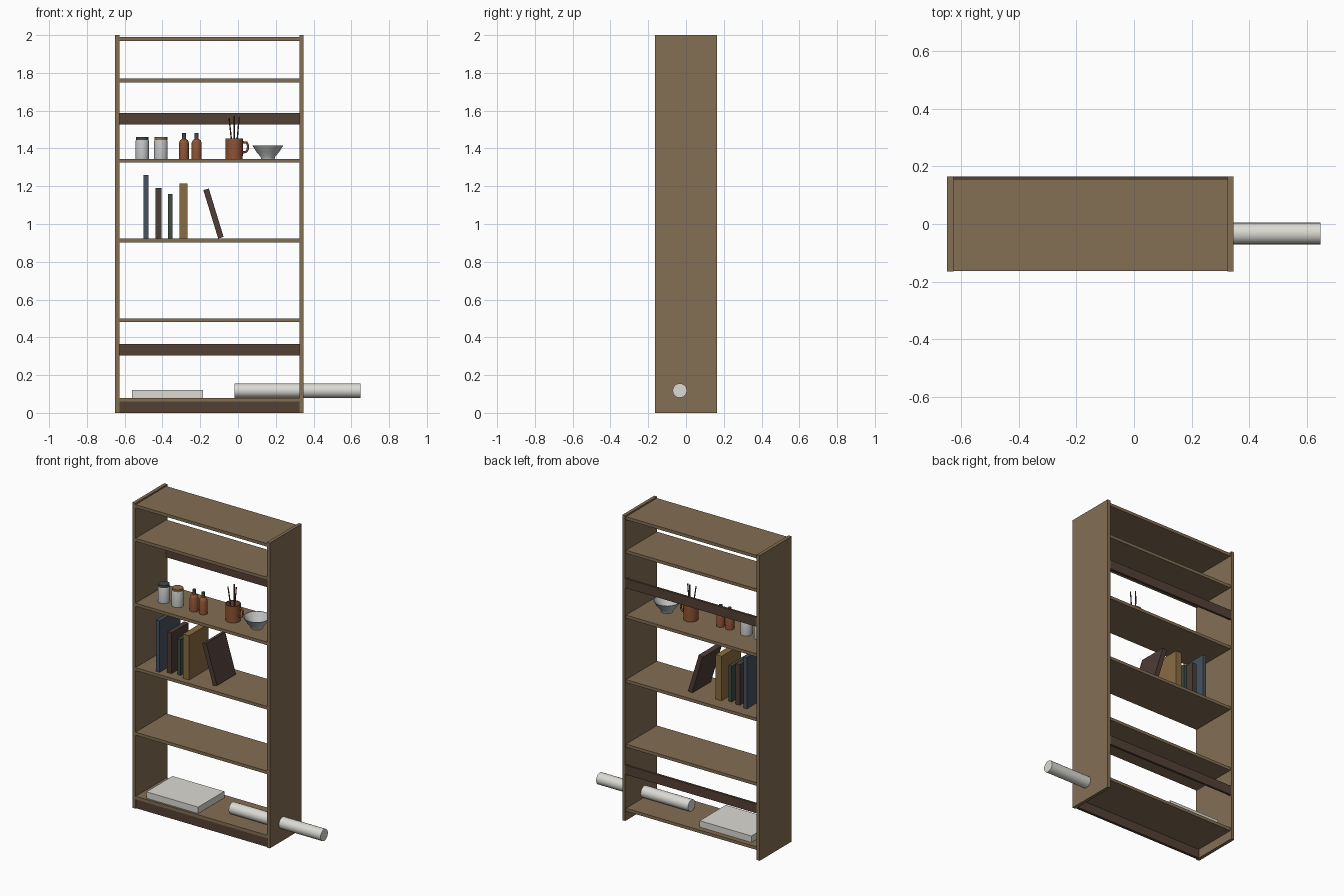
import bpy, bmesh, math
from mathutils import Vector, Matrix

if "Cube" in bpy.data.objects:
    bpy.data.objects.remove(bpy.data.objects["Cube"])


def material(name, r, g, b):
    m = bpy.data.materials.new(name)
    m.diffuse_color = (r, g, b, 1)
    m.use_nodes = True
    m.node_tree.nodes["Principled BSDF"].inputs["Base Color"].default_value = m.diffuse_color
    return m


WOOD = material("oak", 0.23, 0.157, 0.088)
DARK = material("dark_wood", 0.088, 0.053, 0.036)
PAPER = material("off_white", 0.71, 0.70, 0.65)
GLASS = material("pale_grey", 0.52, 0.53, 0.53)
CLAY = material("terracotta", 0.27, 0.088, 0.033)
BLUE = material("slate_blue", 0.06, 0.085, 0.115)
BROWN = material("book_brown", 0.075, 0.045, 0.036)
GREEN = material("dark_green", 0.05, 0.07, 0.055)
OCHRE = material("ochre", 0.25, 0.15, 0.055)


def finish(name, bm, mat, smooth=False):
    bmesh.ops.recalc_face_normals(bm, faces=bm.faces)
    me = bpy.data.meshes.new(name)
    bm.to_mesh(me)
    bm.free()
    me.materials.append(mat)
    ob = bpy.data.objects.new(name, me)
    bpy.context.collection.objects.link(ob)
    if smooth:
        bpy.ops.object.select_all(action='DESELECT')
        ob.select_set(True)
        bpy.context.view_layer.objects.active = ob
        bpy.ops.object.shade_smooth_by_angle(angle=math.radians(35))
    return ob


def box(name, x, y, z, mat):
    """Box from (min, max) ranges."""
    bm = bmesh.new()
    bmesh.ops.create_cube(bm, size=1)
    for v in bm.verts:
        v.co = [r[0] if c < 0 else r[1] for r, c in zip((x, y, z), v.co)]
    return finish(name, bm, mat)


def lathe(name, profile, loc, mat, n=24):
    """Turn (radius, height) points around z; both ends start on the axis."""
    bm = bmesh.new()
    vs = [bm.verts.new((r, 0, h)) for r, h in profile]
    es = [bm.edges.new(p) for p in zip(vs, vs[1:])]
    bmesh.ops.spin(bm, geom=vs + es, axis=(0, 0, 1), cent=(0, 0, 0),
                   angle=math.tau, steps=n, use_merge=True)
    bmesh.ops.remove_doubles(bm, verts=bm.verts, dist=1e-5)
    ob = finish(name, bm, mat, True)
    ob.location = loc
    return ob


def rod(name, a, b, r, mat, n=8):
    a, b = Vector(a), Vector(b)
    bm = bmesh.new()
    bmesh.ops.create_cone(bm, cap_ends=True, segments=n, radius1=r, radius2=r,
                          depth=(b - a).length)
    rot = (b - a).to_track_quat('Z', 'Y').to_matrix().to_4x4()
    bm.transform(Matrix.Translation((a + b) / 2) @ rot)
    return finish(name, bm, mat, True)


# Carcass: side panels, shelves, plinth and back rails
L, R = -0.628, 0.325
box("left_panel", (-0.65, L), (-0.165, 0.165), (0, 2), WOOD)
box("right_panel", (R, 0.346), (-0.165, 0.165), (0, 2), WOOD)
for i, top in enumerate((0.08, 0.5, 0.923, 1.345, 1.77, 1.99)):
    box(f"shelf_{i}", (L, R), (-0.163, 0.156), (top - 0.02, top), WOOD)
box("plinth", (L, R), (-0.158, -0.14), (0, 0.06), DARK)
for i, z in enumerate((0.305, 1.527)):
    box(f"back_rail_{i}", (L, R), (0.15, 0.165), (z, z + 0.061), DARK)

# Bottom shelf: paper stack and long roll
box("paper_stack", (-0.56, -0.185), (-0.148, 0.122), (0.08, 0.122), PAPER)
rod("paper_roll", (-0.018, -0.033, 0.118), (0.648, -0.033, 0.118), 0.038, PAPER, 20)

# Books: x range, front and back, top, colour
Z = 0.923
for i, (x0, x1, y0, y1, top, mat) in enumerate((
        (-0.499, -0.473, -0.135, 0.082, 1.26, BLUE),
        (-0.436, -0.404, -0.11, 0.065, 1.19, BROWN),
        (-0.37, -0.346, -0.10, 0.055, 1.158, GREEN),
        (-0.311, -0.267, -0.125, 0.075, 1.214, OCHRE))):
    box(f"book_{i}", (x0, x1), (y0, y1), (Z, top), mat)
lean = box("leaning_book", (0, 0.03), (-0.108, 0.088), (0, 0.268), BROWN)
lean.location = (-0.105, 0, Z)
lean.rotation_euler = (0, math.radians(-17), 0)

# Jars with lids
S = 1.345
for i, (x, lid) in enumerate(((-0.507, GREEN), (-0.408, OCHRE))):
    lathe(f"jar_{i}", [(0, 0), (0.036, 0), (0.036, 0.094), (0.031, 0.102), (0, 0.102)],
          (x, -0.042, S), GLASS)
    lathe(f"jar_lid_{i}", [(0, 0.1), (0.034, 0.1), (0.034, 0.116), (0, 0.116)],
          (x, -0.042, S), lid)

# Small bottles with caps
for i, x in enumerate((-0.286, -0.219)):
    lathe(f"bottle_{i}", [(0, 0), (0.026, 0), (0.026, 0.085), (0.021, 0.098),
                          (0.01, 0.106), (0.01, 0.118), (0, 0.118)],
          (x, -0.046, S), CLAY, 20)
    lathe(f"bottle_cap_{i}", [(0, 0.114), (0.011, 0.114), (0.011, 0.138), (0, 0.138)],
          (x, -0.046, S), GREEN, 16)

# Mug with handle and brushes
MX, MY = -0.02, -0.022
lathe("mug", [(0, 0), (0.045, 0), (0.046, 0.108), (0.041, 0.108), (0.04, 0.008), (0, 0.008)],
      (MX, MY, S), CLAY)
path = [(0.043, 0.088), (0.066, 0.086), (0.073, 0.07), (0.071, 0.048), (0.062, 0.036), (0.043, 0.034)]
cu = bpy.data.curves.new("mug_handle", 'CURVE')
cu.dimensions = '3D'
cu.bevel_depth = 0.006
cu.bevel_resolution = 2
sp = cu.splines.new('POLY')
sp.points.add(len(path) - 1)
for p, (x, z) in zip(sp.points, path):
    p.co = (MX + x, MY, S + z, 1)
cu.materials.append(CLAY)
bpy.context.collection.objects.link(bpy.data.objects.new("mug_handle", cu))
for i, (bx, by, tx, ty, h) in enumerate((
        (-0.005, 0.0, -0.027, -0.015, 0.215),
        (0.0, 0.01, 0.0, 0.012, 0.228),
        (0.008, -0.005, 0.026, -0.004, 0.222))):
    rod(f"brush_{i}", (MX + bx, MY + by, S + 0.01), (MX + tx, MY + ty, S + h), 0.0035, DARK)

# Flared bowl
lathe("bowl", [(0, 0), (0.036, 0), (0.038, 0.01), (0.06, 0.036), (0.082, 0.071),
               (0.077, 0.071), (0.055, 0.039), (0.033, 0.016), (0, 0.012)],
      (0.158, -0.03, S), GLASS, 28)
